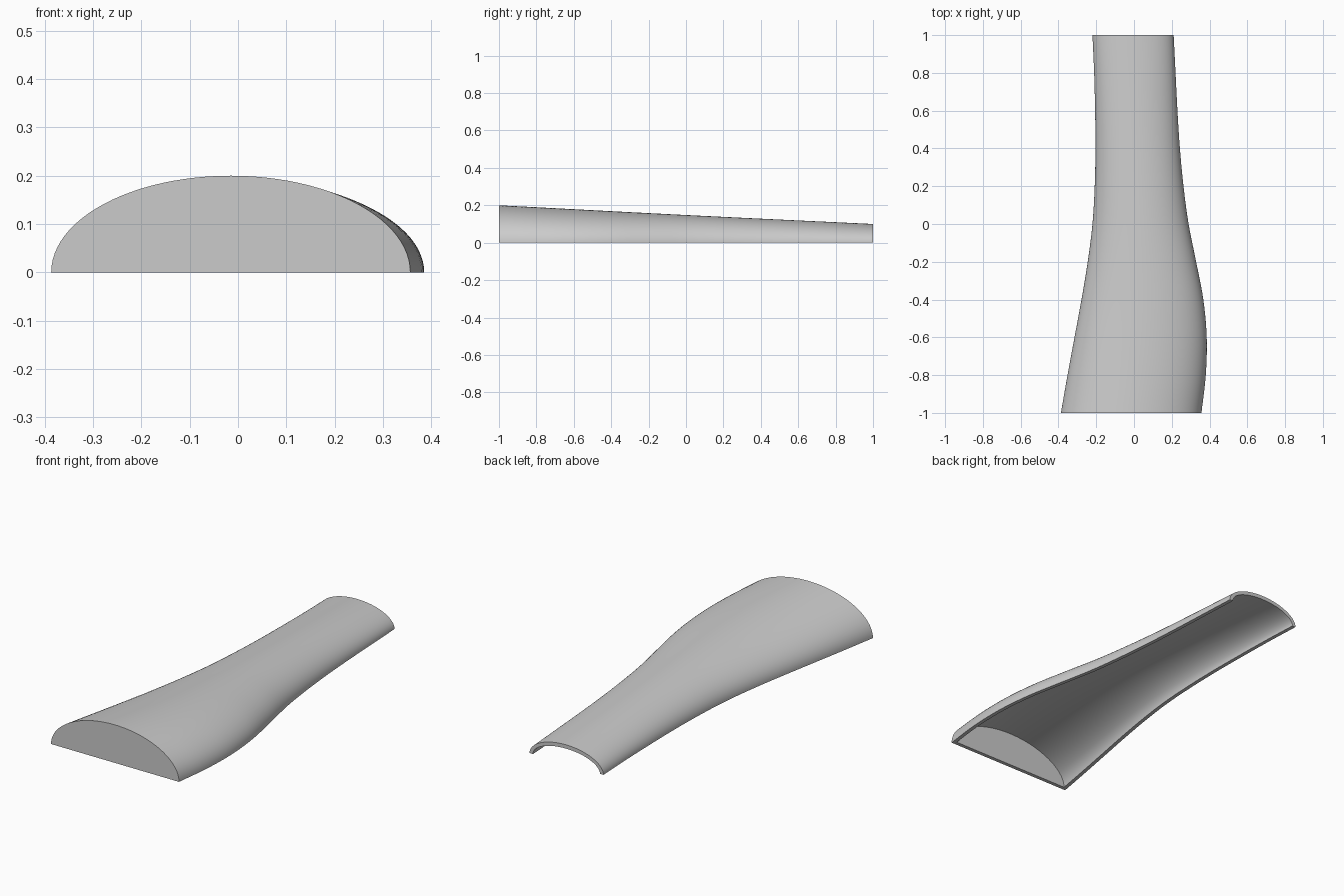
import bpy, bmesh, math

cube = bpy.data.objects.get("Cube")
if cube:
    bpy.data.objects.remove(cube, do_unlink=True)

WALL = 0.02
ARC_STEPS = 48
LENGTH_STEPS = 50

# Outline at equal steps from the closed front end to the open back end
RIGHT_EDGE = [-0.387, -0.352, -0.315, -0.278, -0.245, -0.220, -0.208, -0.204, -0.206, -0.211, -0.220]
LEFT_EDGE = [0.357, 0.380, 0.385, 0.367, 0.329, 0.289, 0.262, 0.243, 0.230, 0.220, 0.210]
CROWN = [0.200, 0.148, 0.100]


def sample(points, t):
    """Smooth curve through evenly spaced points, t from 0 to 1."""
    last = len(points) - 1
    i = min(int(t * last), last - 1)
    f = t * last - i
    b, c = points[i], points[i + 1]
    a = points[i - 1] if i > 0 else 2 * b - c
    d = points[i + 2] if i + 2 <= last else 2 * c - b
    return b + f * (c - a + f * (2 * a - 5 * b + 4 * c - d + f * (3 * (b - c) + d - a))) / 2


def arch(bm, y, inset):
    """Half-ellipse row of vertices across the shell at y."""
    t = (y + 1) / 2
    lo, hi = sample(RIGHT_EDGE, t), sample(LEFT_EDGE, t)
    mid, rx, rz = (lo + hi) / 2, (hi - lo) / 2 - inset, sample(CROWN, t) - inset
    row = []
    for k in range(ARC_STEPS + 1):
        a = math.pi * k / ARC_STEPS
        row.append(bm.verts.new((mid - rx * math.cos(a), y, rz * math.sin(a))))
    return row


def surface(bm, start, inset):
    """Lofted skin from y = start to the back end."""
    rows = [arch(bm, start + (1 - start) * j / LENGTH_STEPS, inset)
            for j in range(LENGTH_STEPS + 1)]
    for r, s in zip(rows, rows[1:]):
        bridge(bm, r, s)
    return rows


def bridge(bm, r, s):
    for k in range(len(r) - 1):
        bm.faces.new((r[k], r[k + 1], s[k + 1], s[k]))


bm = bmesh.new()
outer = surface(bm, -1, 0)
inner = surface(bm, -1 + WALL, WALL)

# Closed front wall, open back rim and flat bottom rims
bm.faces.new(outer[0])
bm.faces.new(inner[0])
bridge(bm, outer[-1], inner[-1])
for side in (0, -1):
    bridge(bm, [r[side] for r in outer], [r[side] for r in inner])
bm.faces.new((outer[0][0], outer[0][-1], inner[0][-1], inner[0][0]))
bmesh.ops.recalc_face_normals(bm, faces=bm.faces)

mesh = bpy.data.meshes.new("curved_shell")
bm.to_mesh(mesh)
bm.free()
shell = bpy.data.objects.new("curved_shell", mesh)
bpy.context.collection.objects.link(shell)

# Plain grey finish
grey = bpy.data.materials.new("plain_grey")
grey.use_nodes = True
colour = (0.6, 0.6, 0.6, 1)
grey.diffuse_color = colour
grey.node_tree.nodes["Principled BSDF"].inputs["Base Color"].default_value = colour
mesh.materials.append(grey)

bpy.context.view_layer.objects.active = shell
shell.select_set(True)
bpy.ops.object.shade_smooth_by_angle(angle=math.radians(35))
